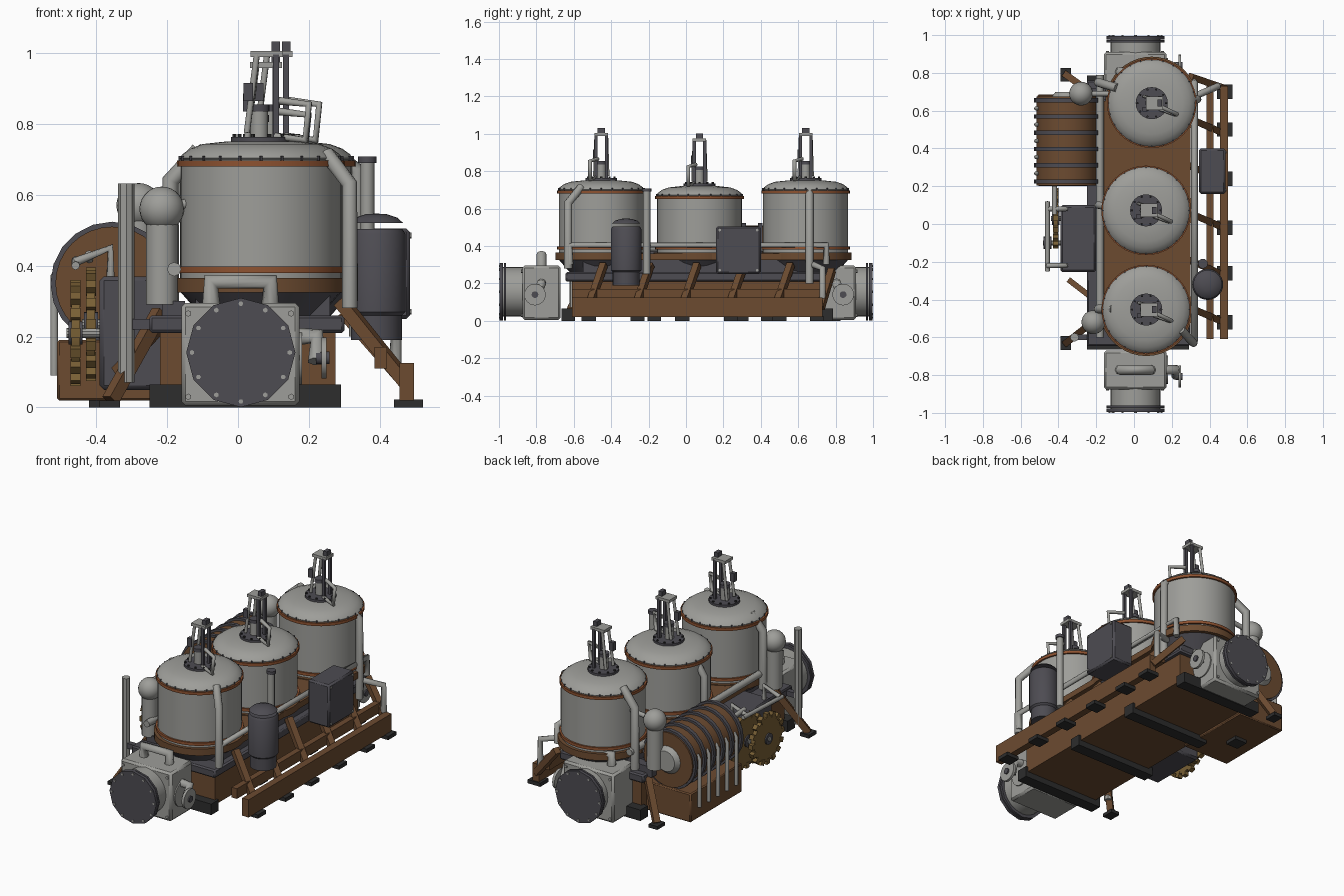
import bpy, bmesh, math
from mathutils import Vector, Matrix

if "Cube" in bpy.data.objects:
    bpy.data.objects.remove(bpy.data.objects["Cube"])


def material(name, *rgb):
    m = bpy.data.materials.new(name)
    m.use_nodes = True
    m.diffuse_color = (*rgb, 1)
    m.node_tree.nodes["Principled BSDF"].inputs["Base Color"].default_value = (*rgb, 1)
    return m


steel = material("pale steel", .34, .34, .32)
dark = material("dark steel", .075, .072, .085)
black = material("black iron", .026, .026, .026)
brown = material("brown timber", .15, .07, .03)
copper = material("copper band", .27, .085, .03)
brass = material("aged brass", .19, .115, .035)


def finish(name, bm, mat, bevel=0):
    bmesh.ops.recalc_face_normals(bm, faces=bm.faces)
    me = bpy.data.meshes.new(name)
    bm.to_mesh(me)
    bm.free()
    me.materials.append(mat)
    for p in me.polygons:
        p.use_smooth = True
    me.set_sharp_from_angle(angle=math.radians(32))
    ob = bpy.data.objects.new(name, me)
    bpy.context.collection.objects.link(ob)
    if bevel:
        mod = ob.modifiers.new("bevel", "BEVEL")
        mod.width, mod.segments = bevel, 1
    return ob


def box(name, xs, ys, zs, mat, bevel=0):
    spans = (xs, ys, zs)
    mid = Vector([(a + b) / 2 for a, b in spans])
    size = Matrix.Diagonal([abs(b - a) for a, b in spans] + [1])
    bm = bmesh.new()
    bmesh.ops.create_cube(bm, size=1, matrix=Matrix.Translation(mid) @ size)
    return finish(name, bm, mat, bevel)


def aim(p, q):
    p, q = Vector(p), Vector(q)
    turn = (q - p).to_track_quat('Z', 'Y').to_matrix().to_4x4()
    return Matrix.Translation((p + q) / 2) @ turn, (q - p).length


def beam(name, p, q, w, mat):
    m, length = aim(p, q)
    bm = bmesh.new()
    bmesh.ops.create_cube(bm, size=1, matrix=m @ Matrix.Diagonal((w, w, length, 1)))
    return finish(name, bm, mat)


def rod(name, p, q, r, mat, n=16, r2=None):
    m, length = aim(p, q)
    bm = bmesh.new()
    bmesh.ops.create_cone(bm, cap_ends=True, segments=n, radius1=r,
                          radius2=r if r2 is None else r2, depth=length, matrix=m)
    return finish(name, bm, mat)


def pipe(name, points, r, mat=steel):
    # swept tube through the given corners
    cu = bpy.data.curves.new(name, 'CURVE')
    cu.dimensions = '3D'
    cu.bevel_depth, cu.bevel_resolution, cu.use_fill_caps = r, 2, True
    sp = cu.splines.new('POLY')
    sp.points.add(len(points) - 1)
    for pt, co in zip(sp.points, points):
        pt.co = (*co, 1)
    cu.materials.append(mat)
    ob = bpy.data.objects.new(name, cu)
    bpy.context.collection.objects.link(ob)


def lathe(name, x, y, profile, mat, n=40):
    bm = bmesh.new()
    vs = [bm.verts.new((x + r, y, z)) for r, z in profile]
    es = [bm.edges.new(pair) for pair in zip(vs, vs[1:])]
    bmesh.ops.spin(bm, geom=vs + es, cent=(x, y, 0), axis=(0, 0, 1),
                   angle=math.tau, steps=n)
    bmesh.ops.remove_doubles(bm, verts=bm.verts, dist=.0005)
    return finish(name, bm, mat)


def bolt_ring(name, centre, axis, radius, count, mat, size=.006):
    m, _ = aim(centre, Vector(centre) + Vector(axis))
    m.translation = centre
    bm = bmesh.new()
    for i in range(count):
        spot = Matrix.Rotation(math.tau * i / count, 4, 'Z') @ Matrix.Translation((radius, 0, 0))
        bmesh.ops.create_cone(bm, cap_ends=True, segments=6, radius1=size, radius2=size,
                              depth=.012, matrix=m @ spot)
    return finish(name, bm, mat)


def gear(name, x, y, z, r, teeth):
    rod(name, (x - .012, y, z), (x + .012, y, z), r, brass, 24)
    rod(name + "_hub", (x - .02, y, z), (x + .02, y, z), r * .25, dark)
    rod(name + "_shaft", (x - .025, y, z), (-.3, y, z), .014, steel, 10)
    for i in range(teeth):
        a = math.tau * i / teeth
        d = Vector((0, math.cos(a), math.sin(a)))
        c = Vector((x, y, z))
        beam(name + "_tooth", c + d * r * .9, c + d * (r + .02), .028, brass)


# Tank with bands, domed lid, funnel and filling tower
def tank(x, y, top):
    lathe("tank_body", x, y, [(0, .35), (.227, .35), (.227, top), (.23, top + .003), (.222, top + .014),
                              (.2, top + .03), (.165, top + .043), (.1, top + .05), (0, top + .052)], steel)
    for low, high, r in ((top - .02, top - .003, .237), (.38, .397, .237), (.325, .365, .246)):
        rod("tank_band", (x, y, low), (x, y, high), r, brown if r > .24 else copper, 40)
    rod("tank_funnel", (x, y, .25), (x, y, .33), .16, dark, 32, .23)
    bolt_ring("lid_bolts", (x, y, top + .003), (0, 0, 1), .229, 24, dark, .004)
    t = top + .045
    rod("lid_flange", (x, y, t), (x, y, t + .018), .085, dark, 24)
    bolt_ring("flange_bolts", (x, y, t + .02), (0, 0, 1), .075, 10, black)
    rod("filler_neck", (x - .005, y, t), (x - .005, y, t + .1), .025, steel)
    rod("filler_cap", (x - .005, y, t + .09), (x - .005, y, t + .11), .029, dark)
    for s in (-.028, .028):
        beam("tower_post", (x + .042, y + s, t), (x + .042, y + s, t + .25), .017, dark)
        pipe("tower_strut", [(x - .04, y + s * 1.25, t + .03), (x - .012, y + s, t + .25)], .009)
    box("tower_top", (x - .03, x + .06), (y - .036, y + .036), (t + .243, t + .26), steel)
    box("tower_knob", (x + .03, x + .054), (y - .019, y + .019), (t + .26, t + .287), dark)
    box("counterweight", (x - .05, x - .022), (y - .045, y - .02), (t + .12, t + .17), dark)
    pipe("lever", [(x + .05, y - .02, t + .12), (x + .135, y - .06, t + .11),
                   (x + .125, y - .06, t + .01), (x + .04, y - .03, t + .02)], .011)


for x, y, top in ((.065, -.453, .7), (.064, .072, .67), (.094, .64, .7)):
    tank(x, y, top)

# Base, deck and skids
box("base_body", (-.22, .275), (-.61, .73), (.035, .22), brown)
box("base_frame", (-.25, .3), (-.645, .76), (.21, .26), dark, .008)
box("base_core", (-.12, .26), (-.55, .68), (.25, .33), dark)
box("deck", (-.16, .3), (-.45, .65), (.325, .36), brown)
for y in (-.63, -.17, .3, .75):
    box("skid", (-.25, .29), (y - .035, y + .035), (0, .065), black)


# End chambers with round door, handle and side valve
def chamber(s, inner, outer):
    def y(v):
        return s * v
    box("chamber", (-.16, .173), (y(inner), y(outer)), (.005, .295), steel, .012)
    rod("chamber_neck", (.008, y(outer - .02), .155), (.008, y(.985), .155), .132, steel, 28)
    rod("chamber_rim", (.008, y(.962), .155), (.008, y(.974), .155), .153, dark, 12)
    rod("chamber_door", (.008, y(.978), .155), (.008, y(.996), .155), .154, dark, 12)
    bolt_ring("door_bolts", (.008, y(.994), .155), (0, s, 0), .138, 12, steel, .007)
    for x in (-.14, .15):
        for z in (.03, .265):
            rod("corner_bolt", (x, y(outer - .01), z), (x, y(outer + .006), z), .009, steel, 6)
    m = (inner + outer) / 2
    pipe("chamber_handle", [(-.075, y(m), .27), (-.075, y(m), .355), (.09, y(m), .355),
                            (.09, y(m), .27)], .027)
    rod("valve_flange", (.165, y(m), .14), (.18, y(m), .14), .075, steel, 20)
    pipe("valve_pipe", [(.16, y(m), .2), (.222, y(m), .2), (.222, y(m + .03), .13)], .026)
    rod("valve_wheel", (.235, y(m + .035), .14), (.25, y(m + .035), .14), .058, steel, 16)
    rod("valve_hub", (.22, y(m + .035), .14), (.258, y(m + .035), .14), .018, dark)


chamber(-1, .67, .875)
chamber(1, .7, .91)

# Side rail with braces and feet
box("outer_rail", (.455, .497), (-.61, .73), (.02, .125), brown)
box("inner_rail", (.385, .42), (-.61, .73), (.11, .17), brown)
for y in (-.52, -.27, -.02, .23, .48):
    beam("rail_brace", (.475, y, .07), (.29, y + .08, .3), .036, brown)
beam("rail_end_brace", (.475, .72, .07), (.3, .78, .27), .036, brown)
for y in (-.52, -.26, -.02, .24, .5, .7):
    box("rail_foot", (.44, .522), (y - .038, y + .038), (0, .022), black)

# Legs on the other side
for y, inner in ((-.63, -.52), (.79, .69)):
    beam("leg", (-.36, y, .02), (-.22, inner, .27), .036, brown)
    box("leg_foot", (-.39, -.333), (y - .036, y + .036), (0, .02), black)
beam("side_brace", (-.34, -.3, .1), (-.21, -.4, .24), .03, brown)

# Pressure bottle and control cabinet
lathe("pressure_bottle", .39, -.32, [(0, .19), (.072, .19), (.072, .26), (.082, .27), (.082, .49),
                                     (.074, .503), (0, .503)], dark, 28)
lathe("bottle_cap", .39, -.32, [(0, .52), (.076, .52), (.06, .535), (.03, .545), (0, .547)], dark, 28)
box("control_cabinet", (.345, .485), (.16, .4), (.25, .505), dark, .01)
for y in (.18, .38):
    for z in (.27, .485):
        rod("cabinet_bolt", (.48, y, z), (.49, y, z), .008, steel, 6)

# Pipework
pipe("side_main", [(.32, -.62, .3), (.32, -.62, .405), (.32, .75, .405), (.32, .75, .3)], .018)
pipe("rear_main", [(-.18, -.6, .39), (-.18, .79, .39)], .02)
pipe("front_riser", [(.315, -.63, .28), (.315, -.63, .63), (.25, -.56, .715)], .022)
pipe("back_riser", [(.335, .66, .2), (.335, .66, .67), (.27, .66, .715)], .022)
pipe("front_left_riser", [(-.19, -.45, .3), (-.19, -.45, .64), (-.11, -.45, .725)], .024)
pipe("back_left_riser", [(-.19, .75, .28), (-.19, .75, .64), (-.09, .72, .725)], .024)
pipe("middle_left_riser", [(-.19, .1, .3), (-.19, .1, .58), (-.13, .09, .65)], .02)
pipe("vent", [(.365, -.21, .25), (.365, -.21, .695)], .02)
rod("vent_cap", (.365, -.21, .69), (.365, -.21, .708), .026, dark, 12)
rod("chimney", (-.315, -.6, .07), (-.315, -.6, .632), .023, steel, 8)
beam("chimney_bracket", (-.315, -.6, .235), (-.2, -.6, .235), .03, dark)
pipe("end_pipe", [(.33, .68, .3), (.445, .73, .28), (.445, .73, .12)], .018)

# Ball receivers on columns
for x, y, z in ((-.215, -.52, .56), (-.28, .69, .57)):
    rod("receiver_column", (x, y, .29), (x, y, z - .04), .045, steel, 12)
    beam("receiver_shelf", (x, y, .27), (-.15, y, .27), .06, dark)
    bm = bmesh.new()
    bmesh.ops.create_uvsphere(bm, u_segments=24, v_segments=14, radius=.063,
                              matrix=Matrix.Translation((x, y, z)))
    finish("receiver_ball", bm, steel)
    pipe("receiver_link", [(x, y, z), (-.12, y, z + .02)], .014)

# Ribbed drum on its box
box("drum_box", (-.51, -.2), (.2, .685), (.02, .19), brown, .006)
box("drum_box_foot", (-.42, -.34), (.4, .48), (0, .025), black)
rod("drum", (-.355, .205, .35), (-.355, .675, .35), .16, brown, 32)
for i in range(6):
    y = .225 + i * .086
    rod("drum_rib", (-.355, y - .011, .35), (-.355, y + .011, .35), .174, dark, 20)
rod("drum_end", (-.355, .67, .35), (-.355, .7, .35), .085, steel, 24, .06)
for i in range(5):
    y = .268 + i * .086
    pipe("drum_pipe", [(-.518, y, .09), (-.518, y, .37), (-.5, y, .395)], .011)

# Gearbox with gear train and linkage
box("gearbox", (-.39, -.2), (-.255, .1), (.05, .37), dark, .012)
gear("outer_gear", -.458, -.1, .21, .13, 16)
gear("inner_gear", -.415, .03, .235, .14, 16)
pipe("linkage_rail", [(-.458, -.25, .4), (-.458, .12, .415)], .012)
pipe("linkage_link", [(-.42, .05, .43), (-.42, .2, .42)], .013)
for y in (-.22, .08):
    pipe("linkage_arm", [(-.46, y, .41), (-.36, y, .45), (-.36, y, .34)], .013)
